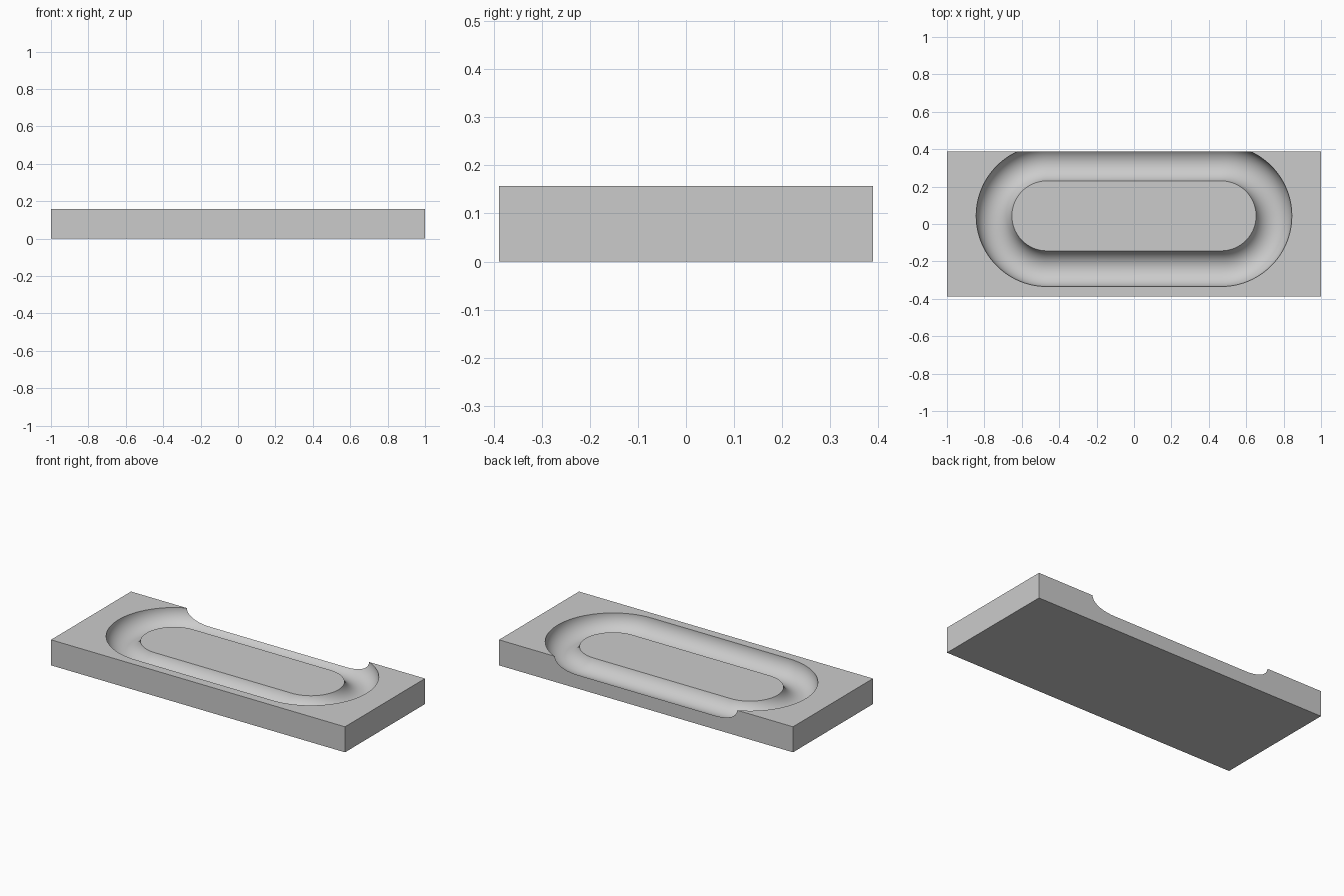
import bpy, bmesh
from math import sin, cos, pi

cube = bpy.data.objects.get("Cube")
if cube:
    bpy.data.objects.remove(cube, do_unlink=True)

WIDTH, DEPTH, HEIGHT = 2.0, 0.777, 0.157
HALF_STRAIGHT, BEND_RADIUS, GROOVE_RADIUS = 0.466, 0.28, 0.098
GROOVE_Y, ISLAND_DROP = 0.0435, 0.03
ARC_STEPS, SECTION_STEPS = 48, 64

grey = bpy.data.materials.new("light_grey")
grey.use_nodes = True
grey.diffuse_color = (0.6, 0.6, 0.6, 1)
grey.node_tree.nodes["Principled BSDF"].inputs["Base Color"].default_value = (0.6, 0.6, 0.6, 1)


def make_object(name, bm):
    bmesh.ops.recalc_face_normals(bm, faces=bm.faces)
    mesh = bpy.data.meshes.new(name)
    bm.to_mesh(mesh)
    bm.free()
    mesh.materials.append(grey)
    obj = bpy.data.objects.new(name, mesh)
    bpy.context.collection.objects.link(obj)
    return obj


def racetrack(bm, radius, z):
    """Ring of vertices along a straight-sided oval."""
    ring = []
    for side in (1, -1):
        for i in range(ARC_STEPS + 1):
            a = -pi / 2 + pi * i / ARC_STEPS
            ring.append(bm.verts.new((side * (HALF_STRAIGHT + radius * cos(a)),
                                      GROOVE_Y + side * radius * sin(a), z)))
    return ring


def bridge(bm, lower, upper):
    for i in range(len(lower)):
        k = (i + 1) % len(lower)
        bm.faces.new((lower[i], lower[k], upper[k], upper[i]))


def cut(target, cutter):
    cutter.hide_render = True
    mod = target.modifiers.new("cut", "BOOLEAN")
    mod.operation = "DIFFERENCE"
    mod.solver = "EXACT"
    mod.object = cutter
    bpy.ops.object.modifier_apply(modifier=mod.name)
    bpy.data.objects.remove(cutter, do_unlink=True)


# Rectangular slab
bm = bmesh.new()
bmesh.ops.create_cube(bm, size=1)
for v in bm.verts:
    v.co = (v.co.x * WIDTH, v.co.y * DEPTH, (v.co.z + 0.5) * HEIGHT)
slab = make_object("grooved_block", bm)
bpy.ops.object.select_all(action="DESELECT")
slab.select_set(True)
bpy.context.view_layer.objects.active = slab

# Shallow oval pocket that lowers the central island
bm = bmesh.new()
floor = racetrack(bm, BEND_RADIUS, HEIGHT - ISLAND_DROP)
lid = racetrack(bm, BEND_RADIUS, HEIGHT + ISLAND_DROP)
bm.faces.new(floor)
bm.faces.new(lid)
bridge(bm, floor, lid)
cut(slab, make_object("island_cutter", bm))

# Round groove around the island, breaking out through the back edge
bm = bmesh.new()
rings = []
for j in range(SECTION_STEPS):
    t = 2 * pi * (j + 0.5) / SECTION_STEPS
    rings.append(racetrack(bm, BEND_RADIUS + GROOVE_RADIUS * cos(t),
                           HEIGHT + GROOVE_RADIUS * sin(t)))
for j, ring in enumerate(rings):
    bridge(bm, ring, rings[(j + 1) % SECTION_STEPS])
cut(slab, make_object("groove_cutter", bm))

# Smooth groove walls with crisp rims
bpy.ops.object.shade_smooth_by_angle(angle=pi / 6)
